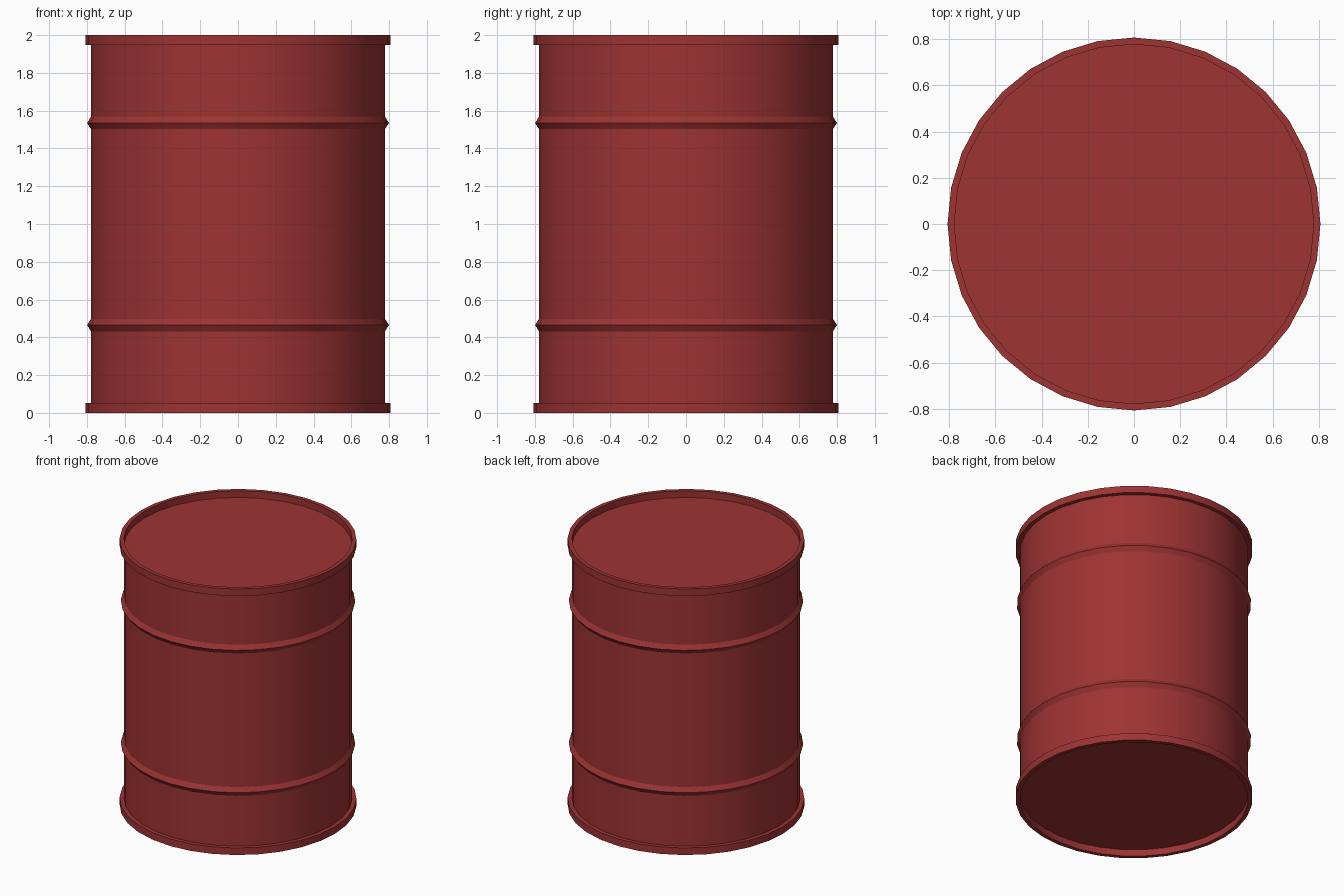
import bpy, bmesh, math

if "Cube" in bpy.data.objects:
    bpy.data.objects.remove(bpy.data.objects["Cube"])

SIDES = 32
R_BODY, R_RIM, R_RIB = 0.778, 0.807, 0.799
RIM_H, RIB_Z, RIB_HALF = 0.053, 0.465, 0.033

# Lower half of the drum profile (radius, z): recessed end, rim, rib
lower = [
    (R_BODY, 0.05), (R_BODY, 0.0), (R_RIM, 0.0), (R_RIM, RIM_H), (R_BODY, RIM_H),
    (R_BODY, RIB_Z - RIB_HALF), (R_RIB, RIB_Z), (R_BODY, RIB_Z + RIB_HALF),
]
profile = lower + [(r, 2 - z) for r, z in reversed(lower)]

# Revolve the profile and close both ends with flat lids
bm = bmesh.new()
rings = []
for r, z in profile:
    rings.append([bm.verts.new((r * math.cos(2 * math.pi * i / SIDES),
                                r * math.sin(2 * math.pi * i / SIDES), z))
                  for i in range(SIDES)])
for a, b in zip(rings, rings[1:]):
    for i in range(SIDES):
        j = (i + 1) % SIDES
        bm.faces.new((a[i], a[j], b[j], b[i]))
bm.faces.new(rings[0][::-1])
bm.faces.new(rings[-1])

mesh = bpy.data.meshes.new("drum_barrel")
bm.to_mesh(mesh)
bm.free()
drum = bpy.data.objects.new("drum_barrel", mesh)
bpy.context.collection.objects.link(drum)

# Red paint
paint = bpy.data.materials.new("red_paint")
paint.diffuse_color = (0.34, 0.033, 0.033, 1)
paint.use_nodes = True
paint.node_tree.nodes["Principled BSDF"].inputs["Base Color"].default_value = paint.diffuse_color
mesh.materials.append(paint)

# Smooth walls with crisp rims and ribs
bpy.context.view_layer.objects.active = drum
drum.select_set(True)
bpy.ops.object.shade_smooth_by_angle(angle=math.radians(25))
